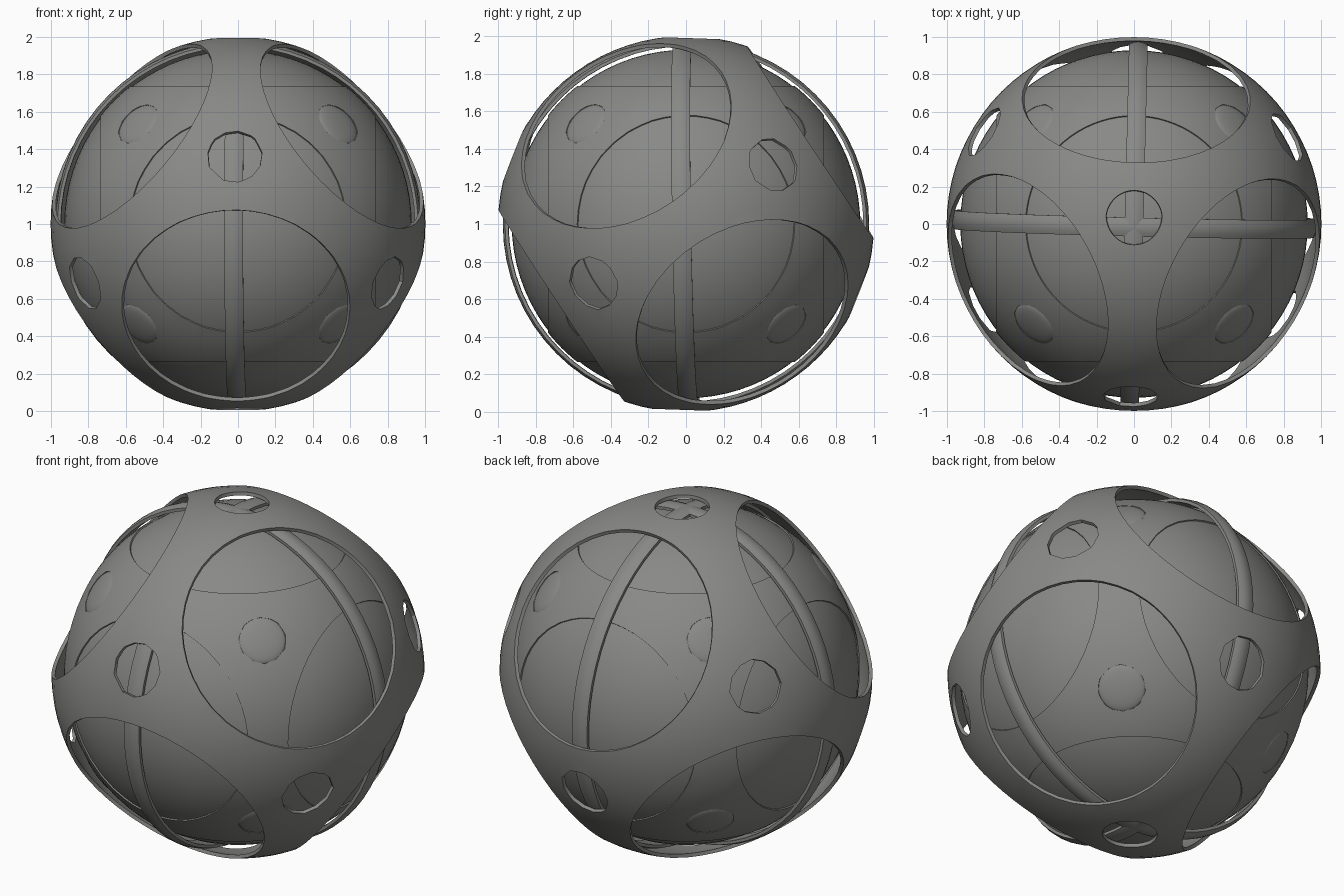
import bpy, bmesh, math
from mathutils import Matrix, Vector

if "Cube" in bpy.data.objects:
    bpy.data.objects.remove(bpy.data.objects["Cube"])

grey = bpy.data.materials.new("warm grey")
grey.diffuse_color = (0.25, 0.25, 0.24, 1)
grey.use_nodes = True
grey.node_tree.nodes["Principled BSDF"].inputs["Base Color"].default_value = grey.diffuse_color
CENTRE = Vector((0, 0, 1))


def add_mesh(name, bm, angle=30):
    mesh = bpy.data.meshes.new(name)
    bm.to_mesh(mesh)
    bm.free()
    mesh.materials.append(grey)
    ob = bpy.data.objects.new(name, mesh)
    bpy.context.collection.objects.link(ob)
    bpy.ops.object.select_all(action='DESELECT')
    ob.select_set(True)
    bpy.context.view_layer.objects.active = ob
    bpy.ops.object.shade_smooth_by_angle(angle=math.radians(angle))
    return ob


def pierced_shell(name, axes, outer, inner, big, small):
    """Ball with round openings on three axes and on the four diagonals between them."""
    bm = bmesh.new()
    bmesh.ops.create_uvsphere(bm, u_segments=80, v_segments=40, radius=outer)
    a, b, c = axes
    cuts = [(v, big) for v in axes]
    cuts += [((a * i + b * j + c).normalized(), small) for i in (-1, 1) for j in (-1, 1)]
    for direction, radius in cuts:
        dist = math.sqrt(outer ** 2 - radius ** 2)
        for n in (direction, -direction):
            bmesh.ops.bisect_plane(bm, geom=bm.verts[:] + bm.edges[:] + bm.faces[:], dist=1e-5,
                                   plane_co=n * dist, plane_no=n, clear_outer=True)
    bmesh.ops.remove_doubles(bm, verts=bm.verts[:], dist=0.002)
    # inner lining and the walls of the openings
    faces = bm.faces[:]
    rim = [e for e in bm.edges if e.is_boundary]
    lining = {v: bm.verts.new(v.co * (inner / outer)) for v in bm.verts[:]}
    for f in faces:
        bm.faces.new([lining[v] for v in reversed(f.verts[:])])
    for e in rim:
        p, q = e.verts
        bm.faces.new((p, q, lining[q], lining[p]))
    bmesh.ops.recalc_face_normals(bm, faces=bm.faces[:])
    bmesh.ops.translate(bm, verts=bm.verts[:], vec=CENTRE)
    return add_mesh(name, bm)


def band(name, turn):
    """Thin round-faced hoop about its own z axis."""
    profile = [(0.945, -0.05), (0.962, -0.05), (0.972, -0.025), (0.975, 0),
               (0.972, 0.025), (0.962, 0.05), (0.945, 0.05)]
    bm = bmesh.new()
    rows = []
    n = 64
    for i in range(n):
        t = 2 * math.pi * i / n
        rows.append([bm.verts.new(turn @ Vector((r * math.cos(t), r * math.sin(t), h)) + CENTRE)
                     for r, h in profile])
    for i in range(n):
        p, q = rows[i], rows[(i + 1) % n]
        for k in range(len(profile)):
            m = (k + 1) % len(profile)
            bm.faces.new((p[k], q[k], q[m], p[m]))
    bmesh.ops.recalc_face_normals(bm, faces=bm.faces[:])
    return add_mesh(name, bm)


# outer shell, tilted so one solid corner points almost straight up
tilt = math.radians(33.3)
s, co, h = math.sin(tilt), math.cos(tilt), math.sqrt(0.5)
spin = Matrix.Rotation(math.radians(-1), 3, 'Z')
tilted = [spin @ Vector(v) for v in ((0, -co, -s), (h, -s * h, co * h), (-h, -s * h, co * h))]
pierced_shell("outer_shell", tilted, 1.0, 0.98, 0.61, 0.15)

# inner shell with upright openings
upright = [Vector((1, 0, 0)), Vector((0, 1, 0)), Vector((0, 0, 1))]
pierced_shell("inner_shell", upright, 0.935, 0.90, 0.58, 0.13)

# core ball filling the inner openings
bm = bmesh.new()
bmesh.ops.create_uvsphere(bm, u_segments=80, v_segments=40, radius=0.927)
bmesh.ops.translate(bm, verts=bm.verts[:], vec=CENTRE)
add_mesh("core_ball", bm)

# low domes on the eight corners of the core
bm = bmesh.new()
for x in (-1, 1):
    for y in (-1, 1):
        for z in (-1, 1):
            d = Vector((x, y, z)).normalized()
            place = (Matrix.Translation(CENTRE + d * 0.917)
                     @ d.to_track_quat('Z', 'Y').to_matrix().to_4x4())
            bmesh.ops.create_uvsphere(bm, u_segments=32, v_segments=16, radius=1,
                                      matrix=place @ Matrix.Diagonal((0.128, 0.128, 0.025, 1)))
add_mesh("corner_domes", bm, 60)

# two crossing hoops between the shells
yaw = Matrix.Rotation(math.radians(-1.4), 3, 'Z')
band("side_hoop", yaw @ Matrix.Rotation(math.pi / 2, 3, 'Y'))
band("front_hoop", yaw @ Matrix.Rotation(math.pi / 2 + math.radians(1), 3, 'X'))
